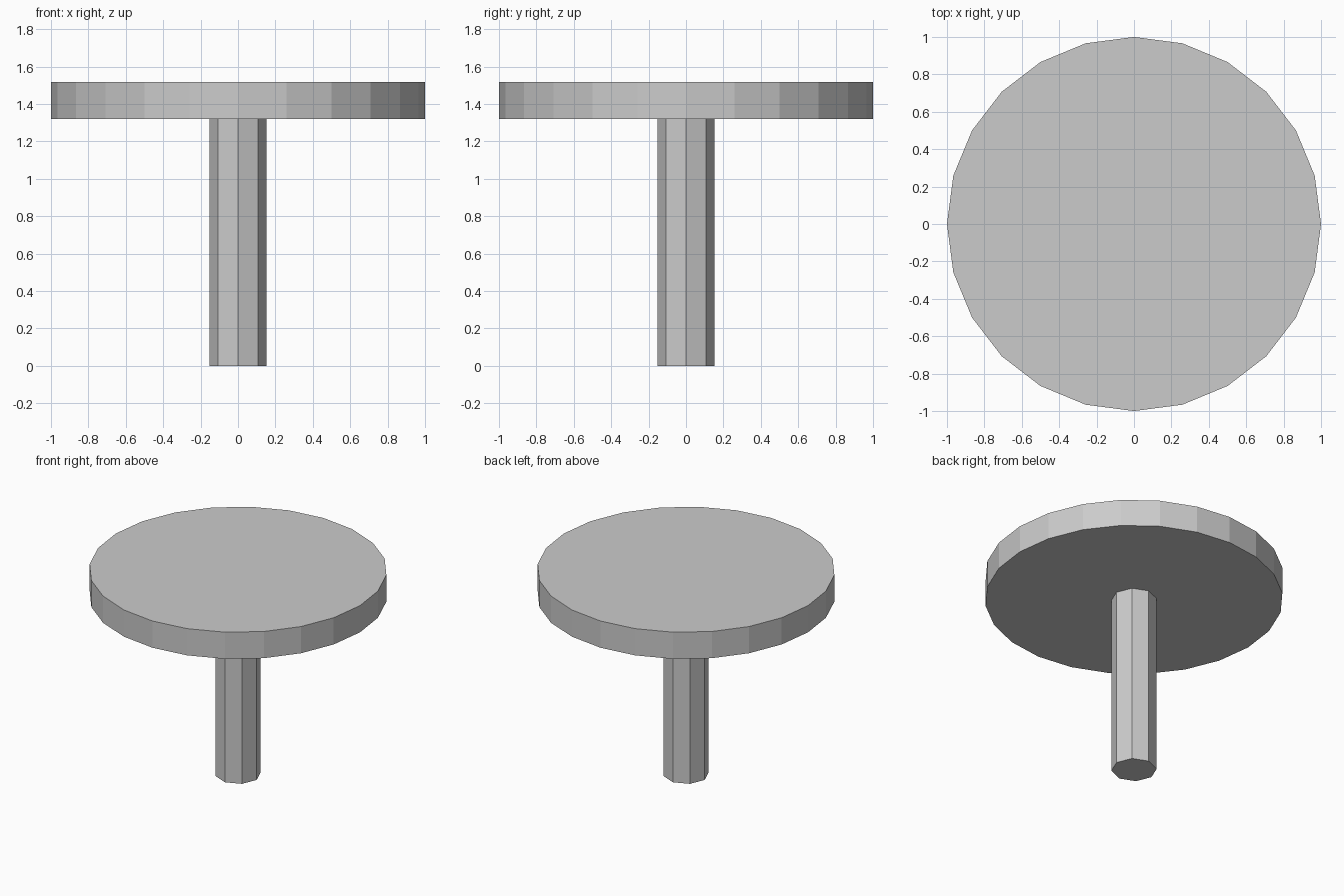
import bpy

if "Cube" in bpy.data.objects:
    bpy.data.objects.remove(bpy.data.objects["Cube"])


def cylinder(name, sides, radius, z0, z1):
    """Flat-shaded upright cylinder between two heights."""
    bpy.ops.mesh.primitive_cylinder_add(
        vertices=sides, radius=radius, depth=z1 - z0,
        location=(0, 0, (z0 + z1) / 2))
    obj = bpy.context.object
    obj.name = name
    return obj


# Central octagonal post
cylinder("post", 8, 0.153, 0.0, 1.32)

# Round 24-sided top
cylinder("table_top", 24, 1.0, 1.32, 1.518)
